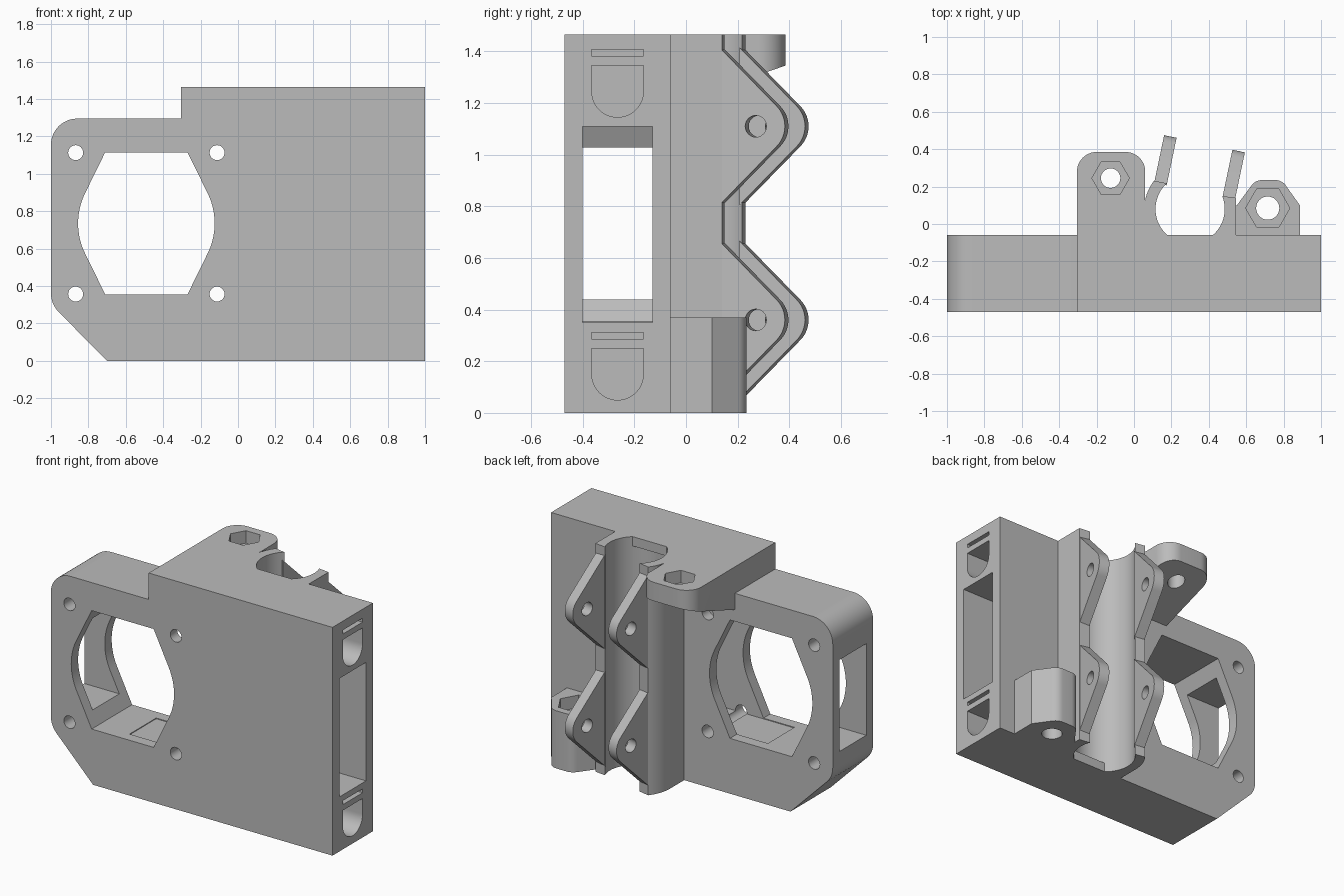
import bpy, bmesh
from math import sin, cos, radians
from mathutils import Matrix

cube = bpy.data.objects.get("Cube")
if cube:
    bpy.data.objects.remove(cube, do_unlink=True)

TOP = 1.465
BACK = -0.06
ROOT = -0.1  # depth to which attached parts are sunk into the body

grey = bpy.data.materials.new("plain grey")
grey.use_nodes = True
grey.diffuse_color = (0.5, 0.5, 0.5, 1)
grey.node_tree.nodes["Principled BSDF"].inputs["Base Color"].default_value = (0.5, 0.5, 0.5, 1)


def arc(cx, cy, r, start, end, n=12):
    angles = [radians(start + (end - start) * i / n) for i in range(n + 1)]
    return [(cx + r * cos(a), cy + r * sin(a)) for a in angles]


def circle(cx, cy, r, n=32):
    return arc(cx, cy, r, 0, 360, n)[:-1]


def rect(u0, u1, v0, v1):
    return [(u0, v0), (u1, v0), (u1, v1), (u0, v1)]


def prism(name, outline, axis, lo, hi, matrix=None):
    """Extrude a closed outline along an axis."""
    place = {"x": lambda u, v, t: (t, u, v),
             "y": lambda u, v, t: (u, t, v),
             "z": lambda u, v, t: (u, v, t)}[axis]
    bm = bmesh.new()
    ends = [[bm.verts.new(place(u, v, t)) for u, v in outline] for t in (lo, hi)]
    for end in ends:
        bm.faces.new(end)
    n = len(outline)
    for i in range(n):
        j = (i + 1) % n
        bm.faces.new((ends[0][i], ends[0][j], ends[1][j], ends[1][i]))
    bmesh.ops.recalc_face_normals(bm, faces=bm.faces)
    if matrix:
        bm.transform(matrix)
    mesh = bpy.data.meshes.new(name)
    bm.to_mesh(mesh)
    bm.free()
    mesh.materials.append(grey)
    obj = bpy.data.objects.new(name, mesh)
    bpy.context.collection.objects.link(obj)
    return obj


def combine(target, tool, operation):
    mod = target.modifiers.new("combine", "BOOLEAN")
    mod.operation = operation
    mod.solver = "EXACT"
    mod.object = tool
    bpy.context.view_layer.objects.active = target
    bpy.ops.object.modifier_apply(modifier=mod.name)
    bpy.data.objects.remove(tool, do_unlink=True)


def cut(target, outline, axis, lo, hi, matrix=None):
    combine(target, prism("cutter", outline, axis, lo, hi, matrix), "DIFFERENCE")


# Main body with stepped top, rounded corner and chamfered corner
outline = [(-0.7, 0), (1, 0), (1, TOP), (-0.305, TOP), (-0.305, 1.295)]
outline += arc(-0.86, 1.155, 0.14, 90, 180) + arc(-0.86, 0.36, 0.14, 180, 225, 6)
body = prism("motor_mount", outline, "y", -0.47, BACK)

# Bearing holder walls
bx, by = 0.3, 0.08
inner, outer = 0.185, 0.245
left_wall = [(bx - outer, ROOT)] + arc(bx, by, outer, 180, 142)
left_wall += arc(bx, by, inner, 132, 229.2, 24) + [(0.18, ROOT)]
right_wall = [(0.42, ROOT)] + arc(bx, by, inner, -49.2, 22, 18)
right_wall += [(0.545, 0.14), (0.545, ROOT)]
for wall in (left_wall, right_wall):
    combine(body, prism("holder_wall", wall, "z", 0, TOP), "UNION")

# Lower nut boss
boss = [(0.52, ROOT), (0.52, 0.1), (0.55, 0.1)] + arc(0.685, 0.165, 0.07, 145, 90, 6)
boss += arc(0.755, 0.165, 0.07, 90, 30, 6) + [(0.887, 0.1), (0.887, ROOT)]
combine(body, prism("lower_boss", boss, "z", 0, 0.37), "UNION")

# Upper nut boss with sloping underside
boss = [(-0.305, ROOT)] + arc(-0.2, 0.28, 0.105, 180, 90)
boss += arc(-0.045, 0.28, 0.105, 90, 0) + [(0.06, ROOT)]
upper = prism("upper_boss", boss, "z", 1.19, TOP)
cut(upper, [(BACK, 1.19), (0.5, 1.385), (0.5, 1.1), (BACK, 1.1)], "x", -0.5, 0.2)
combine(body, upper, "UNION")

# Tilted clamp ears with tie holes
for foot in ((0.11, 0.23, 0), (0.475, 0.152, 0)):
    tilt = Matrix.Translation(foot) @ Matrix.Rotation(radians(-11.8), 4, "Z")
    for zc in (0.36, 1.11):
        ear_outline = [(-0.01, zc - 0.306)] + arc(0.14, zc, 0.11, -45, 45) + [(-0.01, zc + 0.306)]
        ear = prism("clamp_ear", ear_outline, "x", 0, 0.068, tilt)
        cut(ear, circle(0.135, zc, 0.042, 24), "x", -0.1, 0.2, tilt)
        combine(body, ear, "UNION")

# Bearing seat sunk into the body between two end lips
seat = arc(bx, by, inner, 229.2, 310.8, 18) + [(0.38, -0.02), (0.22, -0.02)]
cut(body, seat, "z", 0.06, 1.405)

# Motor opening
mx, mz = -0.49, 0.735
opening = arc(mx, mz, 0.365, -26, 26, 16) + [(mx + 0.22, mz + 0.38), (mx - 0.22, mz + 0.38)]
opening += arc(mx, mz, 0.365, 154, 206, 16) + [(mx - 0.22, mz - 0.38), (mx + 0.22, mz - 0.38)]
cut(body, opening, "y", -0.6, 0.1)

# Motor screw holes
for sx in (-1, 1):
    for sz in (-1, 1):
        cut(body, circle(mx + 0.378 * sx, mz + 0.378 * sz, 0.04, 24), "y", -0.6, 0.1)

# Belt passage, narrower at the motor end
cut(body, rect(-0.4, -0.13, 0.35, 1.11), "x", mx, 1.1)
cut(body, rect(-0.4, -0.13, 0.44, 1.028), "x", -1.1, mx)

# Rod sockets with relief slits
for zc in (0.15, 1.245):
    socket = arc(-0.265, zc, 0.1, 180, 360, 24) + [(-0.165, zc + 0.1), (-0.365, zc + 0.1)]
    cut(body, socket, "x", -0.25, 1.1)
    cut(body, rect(-0.365, -0.165, zc + 0.137, zc + 0.162), "x", -0.25, 1.1)

# Nut traps and bolt holes
for x, y, z, nut, bolt in ((0.715, 0.085, 0.37, 0.118, 0.062), (-0.125, 0.245, TOP, 0.1, 0.052)):
    cut(body, circle(x, y, nut, 6), "z", z - 0.08, z + 0.05)
    cut(body, circle(x, y, bolt), "z", z - 0.5, z + 0.1)

# Smooth the curved faces, keep the edges sharp
bpy.ops.object.select_all(action="DESELECT")
body.select_set(True)
bpy.context.view_layer.objects.active = body
bpy.ops.object.shade_smooth_by_angle(angle=radians(22))
